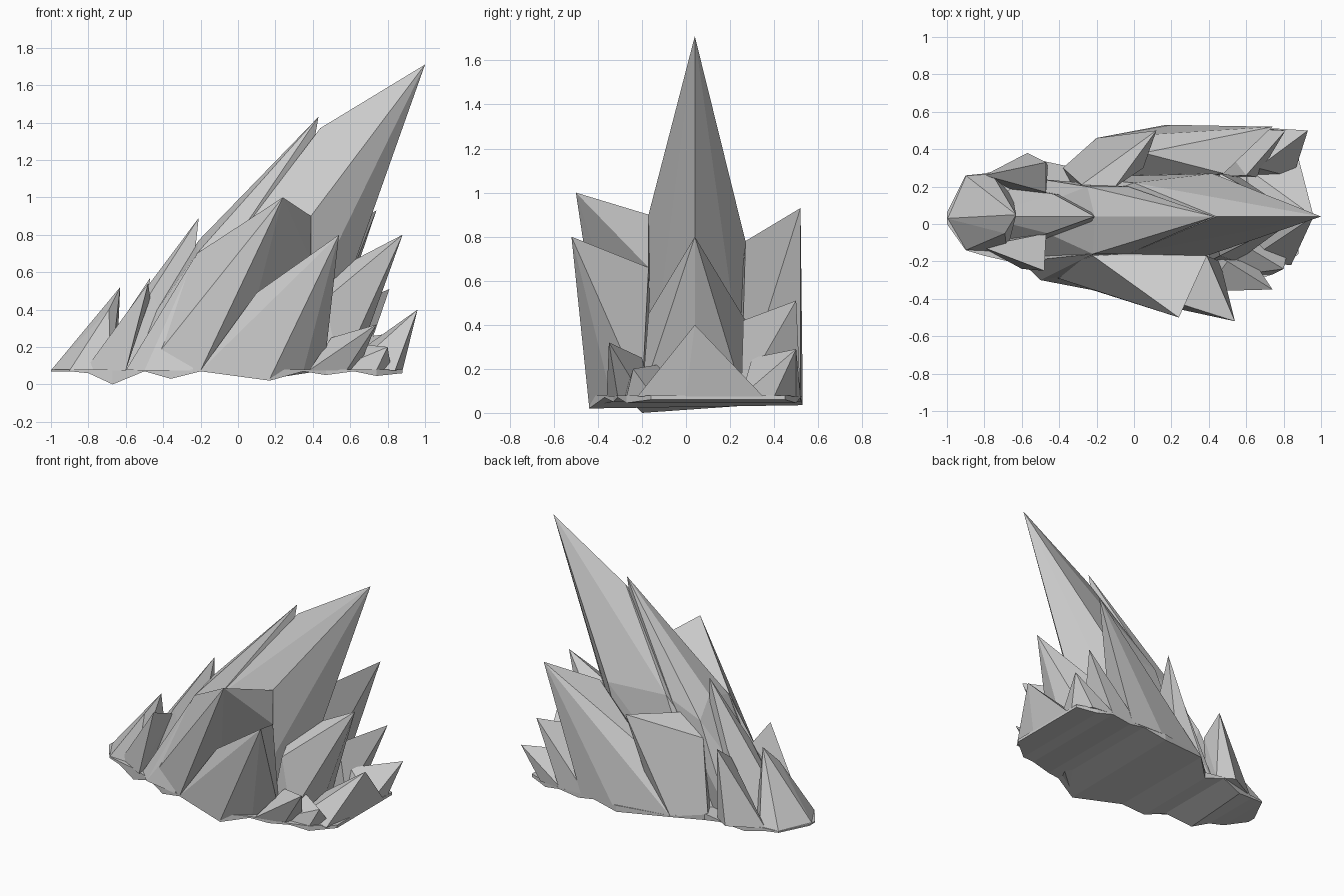
import bpy, bmesh

GROUND = 0.075


def finish(name, bm):
    bmesh.ops.recalc_face_normals(bm, faces=bm.faces)
    mesh = bpy.data.meshes.new(name)
    bm.to_mesh(mesh)
    bm.free()
    bpy.context.collection.objects.link(bpy.data.objects.new(name, mesh))


def spike(name, tip, shoulders, foot):
    """Faceted leaning rock: a tip, optional shoulder corners and a flat foot outline."""
    bm = bmesh.new()
    for p in [tip, *shoulders, *[(x, y, GROUND) for x, y in foot]]:
        bm.verts.new(p)
    bmesh.ops.convex_hull(bm, input=bm.verts[:])
    loose = [v for v in bm.verts if not v.link_faces]
    bmesh.ops.delete(bm, geom=loose, context='VERTS')
    bmesh.ops.dissolve_limit(bm, angle_limit=0.02, verts=bm.verts[:], edges=bm.edges[:])
    finish(name, bm)


# Corrugated base slab: x, front y, back y, underside z
stations = [(-1, 0, .06, .07), (-.9, -.14, .26, .07), (-.8, -.17, .27, .06),
            (-.67, -.2, .3, 0), (-.5, -.27, .34, .07), (-.36, -.32, .31, .03),
            (-.2, -.36, .46, .07), (.17, -.44, .53, .02), (.35, -.37, .52, .07),
            (.47, -.33, .52, .05), (.62, -.31, .52, .07), (.74, -.27, .5, .045),
            (.88, -.16, .45, .06)]
bm = bmesh.new()
rings = [[bm.verts.new(p) for p in ((x, a, z), (x, b, max(z, .035)), (x, b, .08), (x, a, .08))]
         for x, a, b, z in stations]
for r, s in zip(rings, rings[1:]):
    for i in range(4):
        j = (i + 1) % 4
        bm.faces.new((r[i], r[j], s[j], s[i]))
bm.faces.new(rings[0])
bm.faces.new(rings[-1])
finish("base_slab", bm)

# Central ridge, tallest to lowest
spike("main_spike", (1.0, .04, 1.71),
      [(.44, .04, 1.37), (.39, -.17, .9), (-.03, -.16, .75), (.42, .27, .78), (.0, .22, .78)],
      [(-.5, .04), (-.3, -.16), (.2, -.17), (.42, .04), (.2, .27), (-.3, .25)])
spike("second_spike", (.43, .04, 1.43),
      [(-.21, .04, .77), (-.03, -.16, .75), (-.22, -.16, .7), (-.03, .2, .75), (-.25, .2, .66)],
      [(-.66, .04), (-.5, -.2), (-.5, .24), (.2, .04)])
spike("third_spike", (-.21, .04, .89),
      [(-.46, -.05, .5), (-.43, .16, .5)],
      [(-.82, .04), (-.68, -.12), (-.65, .2), (-.3, -.1), (-.3, .15)])
spike("left_end_spike", (-.63, .05, .52), [(-.69, -.05, .4)],
      [(-1, .03), (-.9, -.14), (-.9, .26), (-.76, .27), (-.68, -.15), (-.65, .15)])

# Left flanking spikes
spike("left_front_spike", (-.48, -.25, .54), [(-.47, -.05, .46)],
      [(-.82, -.12), (-.67, -.2), (-.6, -.24), (-.6, -.05)])
spike("left_front_stub", (-.26, -.26, .42), [(-.22, -.16, .7)],
      [(-.6, -.2), (-.5, -.3), (-.24, -.35), (-.3, -.1)])
spike("left_back_spike", (-.47, .33, .57), [(-.47, .17, .45)],
      [(-.8, .26), (-.57, .38), (-.46, .31), (-.5, .1)])

# Front flank
spike("front_tall_spike", (.24, -.5, 1.0),
      [(.39, -.17, .9), (-.03, -.16, .75), (.39, -.17, .66), (-.22, -.17, .7)],
      [(-.5, -.26), (-.2, -.36), (-.35, -.1), (.0, -.2)])
spike("front_low_spike", (.54, -.52, .8),
      [(.1, -.38, .49), (.39, -.17, .66), (.17, -.44, .03)],
      [(-.2, -.36), (.35, -.34), (.46, -.2), (0, -.15)])
spike("front_small_spike", (.74, -.35, .32), [(.5, -.2, .25)],
      [(.38, -.36), (.58, -.31), (.64, -.2), (.4, -.15)])

# Back flank
spike("back_tall_spike", (.74, .52, .93),
      [(.05, .38, .45), (.48, .27, .78)],
      [(-.2, .46), (.2, .53), (.45, .52), (.4, .25), (-.1, .2)])
spike("back_left_spike", (.12, .5, .72),
      [(-.1, .2, .68), (-.28, .21, .55), (.05, .3, .45)],
      [(-.38, .3), (-.2, .46), (-.05, .4), (-.3, .15)])
spike("back_low_spike", (.81, .5, .51), [(.6, .26, .42)],
      [(.4, .52), (.62, .52), (.66, .25), (.4, .25)])
spike("back_small_spike", (.93, .5, .29), [(.66, .3, .25)],
      [(.6, .52), (.78, .5), (.88, .4), (.85, .25), (.6, .25)])

# Right end
spike("right_spike", (.88, .04, .8),
      [(.46, -.17, .45), (.46, .27, .42), (.4, .04, .55)],
      [(.4, -.2), (.55, -.2), (.62, .04), (.55, .26), (.4, .2)])
spike("right_front_spike", (.8, -.24, .2), [(.6, -.12, .22)],
      [(.5, -.28), (.74, -.27), (.82, -.15), (.6, 0)])
spike("right_end_spike", (.96, .04, .4), [(.65, .04, .18)],
      [(.6, -.2), (.84, -.22), (.88, 0), (.88, .35), (.6, .3)])
